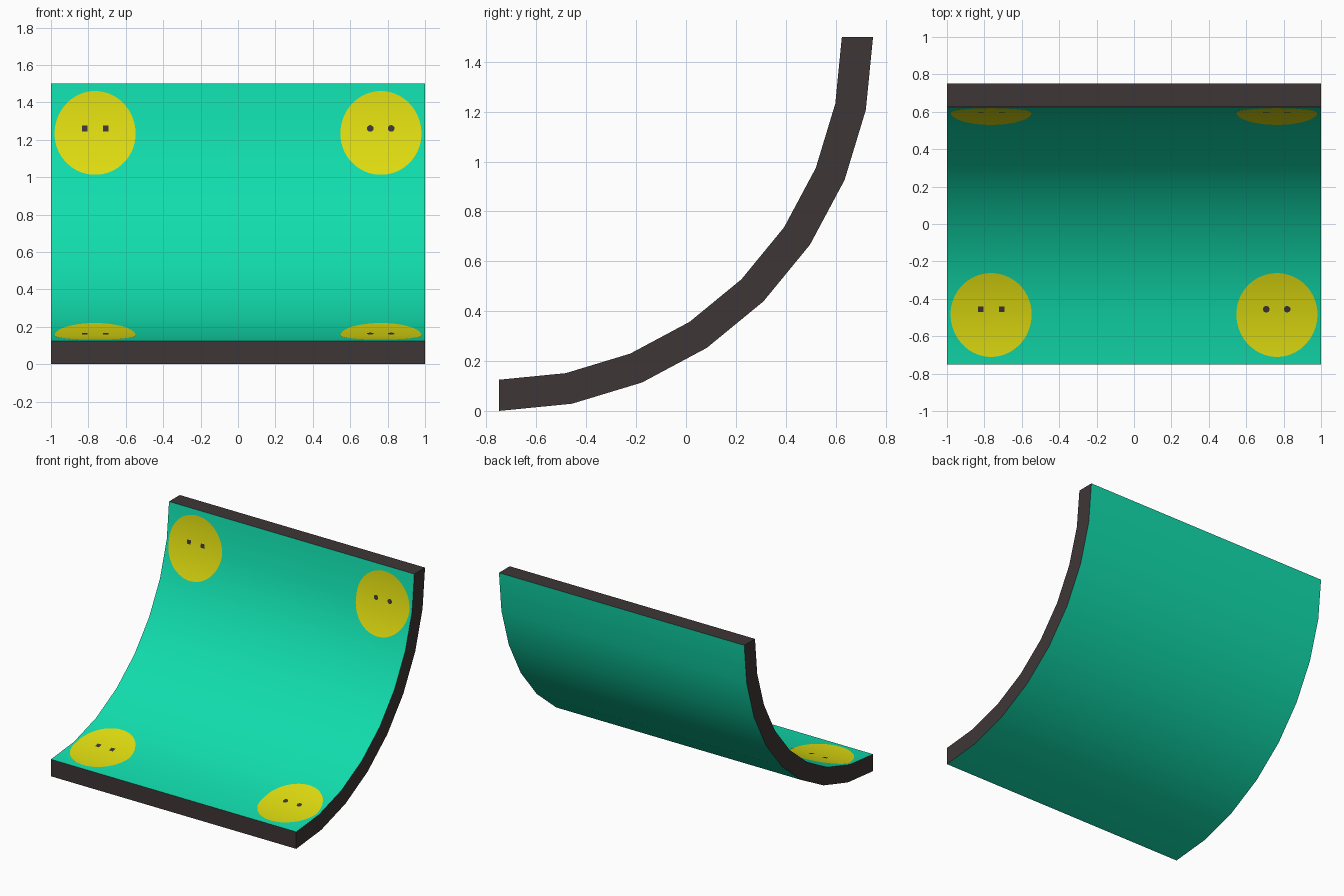
import bpy, bmesh, math
from mathutils import Vector

if "Cube" in bpy.data.objects:
    bpy.data.objects.remove(bpy.data.objects["Cube"])

R_OUT, R_IN, SEGS = 1.5, 1.375, 8
CY, CZ = -0.75, 1.5                        # centre of the quarter arc
STEP = math.pi / 2 / SEGS
CHORD = 2 * R_IN * math.sin(STEP / 2)


def material(name, rgb):
    m = bpy.data.materials.new(name)
    lin = [(c / 255 / 12.92) if c < 10.3 else ((c / 255 + 0.055) / 1.055) ** 2.4 for c in rgb]
    m.diffuse_color = (*lin, 1)
    m.use_nodes = True
    m.node_tree.nodes["Principled BSDF"].inputs["Base Color"].default_value = m.diffuse_color
    return m


teal = material("teal", (17, 221, 173))
yellow = material("yellow", (224, 221, 16))
dark = material("dark brown grey", (62, 54, 54))


def arc(r, k):
    a = k * STEP
    return CY + r * math.sin(a), CZ - r * math.cos(a)


def make_object(name, bm, mats):
    me = bpy.data.meshes.new(name)
    bm.to_mesh(me)
    bm.free()
    for m in mats:
        me.materials.append(m)
    ob = bpy.data.objects.new(name, me)
    bpy.context.collection.objects.link(ob)
    return ob


# Curved ramp slab: smooth teal inside and underside, dark rim all round
bm = bmesh.new()
rings = []
for k in range(SEGS + 1):
    rings.append([bm.verts.new((x, *arc(r, k))) for x, r in
                  ((-1, R_IN), (1, R_IN), (1, R_OUT), (-1, R_OUT))])
for a, b in zip(rings, rings[1:]):
    for i in range(4):
        j = (i + 1) % 4
        f = bm.faces.new((a[i], a[j], b[j], b[i]))
        f.material_index = i % 2           # 0 = curved faces, 1 = side rims
        f.smooth = i % 2 == 0
for ring in (rings[0], rings[-1]):
    bm.faces.new(ring).material_index = 1
bmesh.ops.recalc_face_normals(bm, faces=bm.faces)
for e in bm.edges:
    e.smooth = e.calc_face_angle() < math.radians(30)
make_object("curved_ramp", bm, (teal, dark))


def decal(name, x, s, rx, rs, lift, sides, mat):
    """Flat ellipse in (x, arc length), folded onto the inner surface."""
    bm = bmesh.new()
    vs = []
    for i in range(sides):
        a = 2 * math.pi * (i + 0.5) / sides
        vs.append(bm.verts.new((x + rx * math.cos(a), s + rs * math.sin(a), 0)))
    bm.faces.new(vs)
    for k in range(1, SEGS):               # fold lines at the ramp's bends
        bmesh.ops.bisect_plane(bm, geom=bm.verts[:] + bm.edges[:] + bm.faces[:],
                               plane_co=(0, k * CHORD, 0), plane_no=(0, 1, 0))
    normals = []
    for v in bm.verts:
        t = v.co.y / CHORD
        k = min(int(t + 1e-5), SEGS - 1)
        f = t - k
        (y0, z0), (y1, z1) = arc(R_IN - lift, k), arc(R_IN - lift, k + 1)
        v.co = (v.co.x, y0 + f * (y1 - y0), z0 + f * (z1 - z0))
        normals.append(Vector((0, -math.sin(t * STEP), math.cos(t * STEP))))
    for f in bm.faces:
        f.normal_update()
        f.smooth = True
        if f.normal.z - f.normal.y < 0:
            f.normal_flip()
    ob = make_object(name, bm, (mat,))
    ob.data.normals_split_custom_set_from_vertices(normals)


# Four yellow discs, each with two small dark holes
for row, k in (("lower", 1), ("upper", 7)):
    for side, sx in (("left", -1), ("right", 1)):
        s = k * CHORD
        label = f"{row}_{side}"
        decal(f"disc_{label}", sx * 0.764, s, 0.217, 0.23, 0.002, 48, yellow)
        sides, r = (4, 0.022) if sx < 0 else (16, 0.018)
        for n, dx in enumerate((-0.056, 0.056)):
            decal(f"hole_{label}_{n + 1}", sx * 0.763 + dx, s + 0.028, r, r, 0.004, sides, dark)
